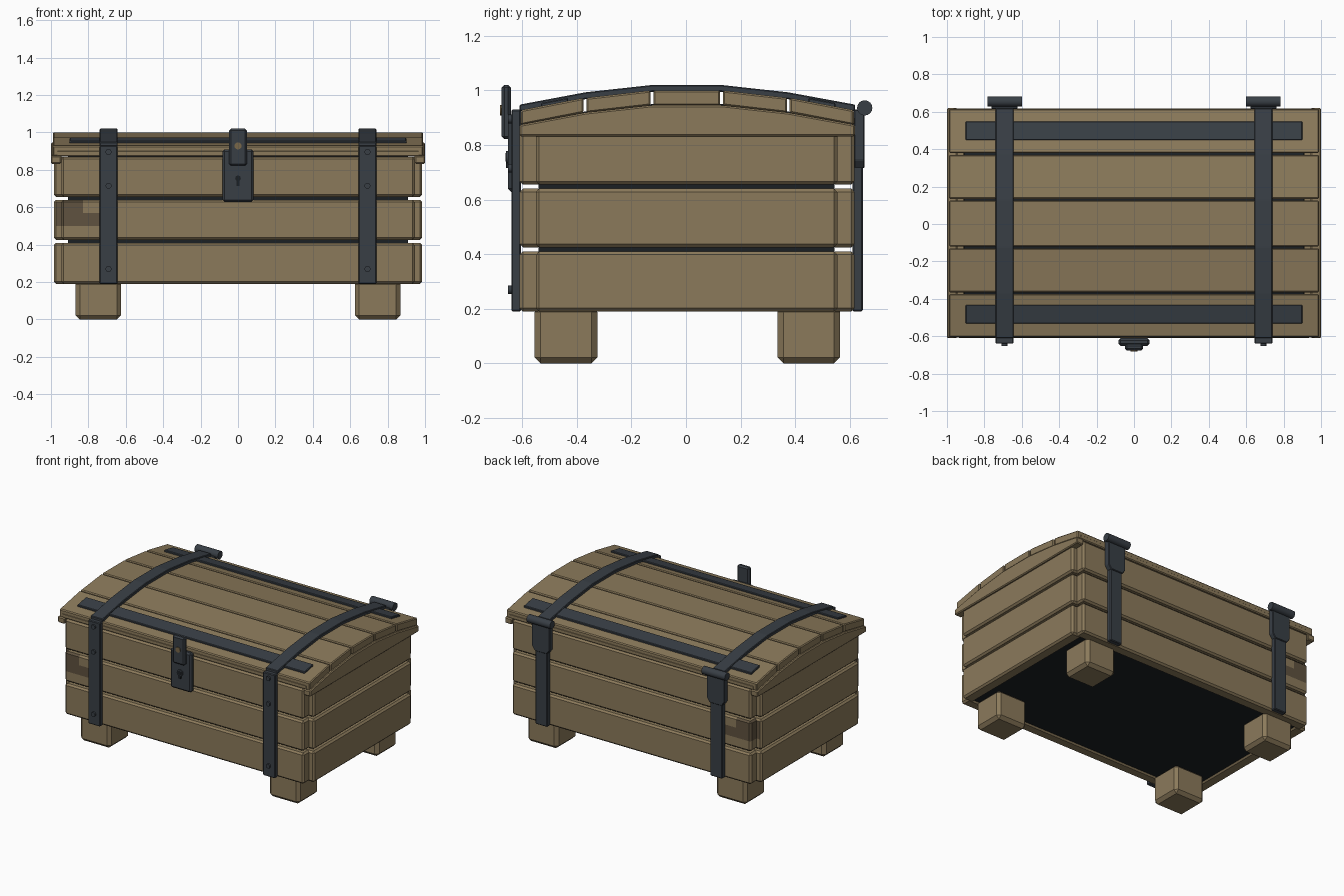
import bpy
import bmesh
from mathutils import Vector

cube = bpy.data.objects.get("Cube")
if cube:
    bpy.data.objects.remove(cube, do_unlink=True)


def material(name, rgb):
    m = bpy.data.materials.new(name)
    m.use_nodes = True
    color = (*rgb, 1.0)
    m.diffuse_color = color
    m.node_tree.nodes["Principled BSDF"].inputs["Base Color"].default_value = color
    return m


WOOD = material("oak wood", (0.26, 0.195, 0.105))
STAIN = material("stained wood", (0.115, 0.085, 0.05))
METAL = material("dark iron", (0.04, 0.049, 0.06))
DARK = material("dark interior", (0.011, 0.014, 0.017))
BRASS = material("dull brass", (0.19, 0.135, 0.065))


def finish(name, bm, mat):
    bmesh.ops.recalc_face_normals(bm, faces=bm.faces)
    mesh = bpy.data.meshes.new(name)
    bm.to_mesh(mesh)
    bm.free()
    mesh.materials.append(mat)
    obj = bpy.data.objects.new(name, mesh)
    bpy.context.collection.objects.link(obj)
    return obj


def prism(name, pts, axis, a, b, mat, bevel=0.0):
    """Extrude a (y, z) profile along x, or an (x, z) profile along y."""
    bm = bmesh.new()

    def place(p, t):
        return (t, p[0], p[1]) if axis == "x" else (p[0], t, p[1])

    face = bm.faces.new([bm.verts.new(place(p, a)) for p in pts])
    ext = bmesh.ops.extrude_face_region(bm, geom=[face])
    new = [v for v in ext["geom"] if isinstance(v, bmesh.types.BMVert)]
    shift = Vector((b - a, 0, 0) if axis == "x" else (0, b - a, 0))
    bmesh.ops.translate(bm, verts=new, vec=shift)
    bmesh.ops.recalc_face_normals(bm, faces=bm.faces)
    if bevel:
        bmesh.ops.bevel(bm, geom=bm.edges[:], offset=bevel, segments=1,
                        affect="EDGES", clamp_overlap=True)
    return finish(name, bm, mat)


def box(name, x, y, z, mat, bevel=0.0):
    pts = [(y[0], z[0]), (y[1], z[0]), (y[1], z[1]), (y[0], z[1])]
    return prism(name, pts, "x", x[0], x[1], mat, bevel)


def cylinder(name, axis, center, radius, length, mat, sides=16):
    bm = bmesh.new()
    bmesh.ops.create_cone(bm, cap_ends=True, segments=sides, radius1=radius,
                          radius2=radius, depth=length)
    direction = Vector((1, 0, 0) if axis == "x" else (0, 1, 0))
    turn = Vector((0, 0, 1)).rotation_difference(direction).to_matrix()
    bmesh.ops.rotate(bm, verts=bm.verts, matrix=turn)
    bmesh.ops.translate(bm, verts=bm.verts, vec=center)
    obj = finish(name, bm, mat)
    for p in obj.data.polygons:
        p.use_smooth = len(p.vertices) == 4
    return obj


def stain(obj, rule, cuts=()):
    """Slice the plank and darken the faces picked by the rule."""
    bm = bmesh.new()
    bm.from_mesh(obj.data)
    for co, no in cuts:
        bmesh.ops.bisect_plane(bm, geom=bm.verts[:] + bm.edges[:] + bm.faces[:],
                               plane_co=co, plane_no=no)
    for f in bm.faces:
        if rule(f.calc_center_median(), f.normal):
            f.material_index = 1
    bm.to_mesh(obj.data)
    bm.free()
    obj.data.materials.append(STAIN)


# Body core and planks, with notched corners
box("body_core", (-0.91, 0.91), (-0.54, 0.545), (0.2, 0.88), DARK)
CUTS = [((-0.74, 0, 0), (1, 0, 0)), ((-0.83, 0, 0), (1, 0, 0)),
        ((0, 0, 0.5), (0, 0, 1)), ((0, 0, 0.57), (0, 0, 1))]
for i, z in enumerate([(0.19, 0.41), (0.425, 0.64), (0.655, 0.87)]):
    front = box(f"front_plank_{i}", (-0.945, 0.945), (-0.61, -0.53), z, WOOD, 0.012)
    back = box(f"back_plank_{i}", (-0.945, 0.945), (0.535, 0.618), z, WOOD, 0.012)
    right = box(f"right_side_plank_{i}", (-0.985, -0.9), (-0.55, 0.555), z, WOOD, 0.012)
    box(f"left_side_plank_{i}", (0.9, 0.985), (-0.55, 0.555), z, WOOD, 0.012)
    if i == 1:
        for plank in (front, back):
            stain(plank, lambda c, n: c.x < -0.74 and 0.5 < c.z < 0.635
                  and not (c.x > -0.83 and c.z > 0.57), CUTS)
        stain(right, lambda c, n: abs(n.y) > 0.9 and 0.5 < c.z < 0.63, CUTS[2:])

# Feet
for sx in (-1, 1):
    for sy in (-1, 1):
        cx, cy = 0.747 * sx, 0.445 * sy + 0.005
        box("foot", (cx - 0.121, cx + 0.121), (cy - 0.115, cy + 0.115),
            (0, 0.21), WOOD, 0.022)

# Lid: arched planks, lining, end boards and rims
ARCH = [(-0.61, 0.928), (-0.37, 0.973), (-0.125, 1.0),
        (0.13, 1.0), (0.375, 0.973), (0.62, 0.928)]


def lowered(d, pts=ARCH):
    return [(y, z - d) for y, z in pts]


GAP = 0.005
for i, (p, q) in enumerate(zip(ARCH, ARCH[1:])):
    pts = [(p[0] + GAP, p[1]), (q[0] - GAP, q[1]),
           (q[0] - GAP, q[1] - 0.055), (p[0] + GAP, p[1] - 0.055)]
    prism(f"lid_plank_{i}", pts, "x", -0.99, 0.99, WOOD, 0.006)

prism("lid_lining", [(-0.57, 0.86)] + lowered(0.05)[1:-1] + [(0.58, 0.86)],
      "x", -0.91, 0.91, DARK)
for s in (-1, 1):
    prism("lid_end_board", [(-0.61, 0.832)] + lowered(0.054) + [(0.62, 0.832)],
          "x", 0.945 * s, 1.0 * s, WOOD, 0.006)
box("lid_front_rim", (-0.97, 0.97), (-0.607, -0.55), (0.872, 0.905), WOOD, 0.006)
box("lid_back_rim", (-0.97, 0.97), (0.56, 0.617), (0.872, 0.905), WOOD, 0.006)

# Long iron strips on the outer lid planks
for s in (-1, 1):
    a, b = 0.44 * s + 0.008, 0.54 * s + 0.008
    prism("lid_strip", [(a, 0.93), (a, 0.973), (b, 0.954), (b, 0.92)],
          "x", -0.9, 0.9, METAL, 0.004)

# Straps, rivets and hinges
for s in (-1, 1):
    cx = 0.692 * s
    x0, x1 = cx - 0.048, cx + 0.048
    box("front_strap", (x0, x1), (-0.64, -0.605), (0.19, 0.93), METAL, 0.005)
    box("back_strap", (x0, x1), (0.61, 0.648), (0.19, 0.9), METAL, 0.005)
    prism("lid_strap", lowered(-0.02) + lowered(0.005)[::-1], "x", x0, x1, METAL, 0.004)
    for z in (0.27, 0.715, 0.895):
        cylinder("strap_rivet", "y", (cx, -0.643, z), 0.016, 0.018, METAL, 10)
    plate = [(cx - 0.048, 0.715), (cx + 0.048, 0.715), (cx + 0.07, 0.745),
             (cx + 0.07, 0.93), (cx - 0.07, 0.93), (cx - 0.07, 0.745)]
    prism("hinge_plate", plate, "y", 0.615, 0.655, METAL, 0.004)
    cylinder("hinge_barrel", "x", (cx, 0.655, 0.936), 0.028, 0.185, METAL)

# Lock plate, keyhole, hasp and stud
box("lock_plate", (-0.083, 0.083), (-0.652, -0.61), (0.628, 0.91), METAL, 0.012)
cylinder("keyhole_ring", "y", (0, -0.654, 0.755), 0.023, 0.012, METAL)
cylinder("keyhole", "y", (0, -0.657, 0.755), 0.015, 0.01, DARK)
box("keyhole_slot", (-0.008, 0.008), (-0.66, -0.65), (0.715, 0.755), DARK)
box("hasp", (-0.048, 0.048), (-0.676, -0.642), (0.822, 1.02), METAL, 0.01)
cylinder("hasp_stud", "y", (0, -0.676, 0.928), 0.019, 0.012, BRASS)
